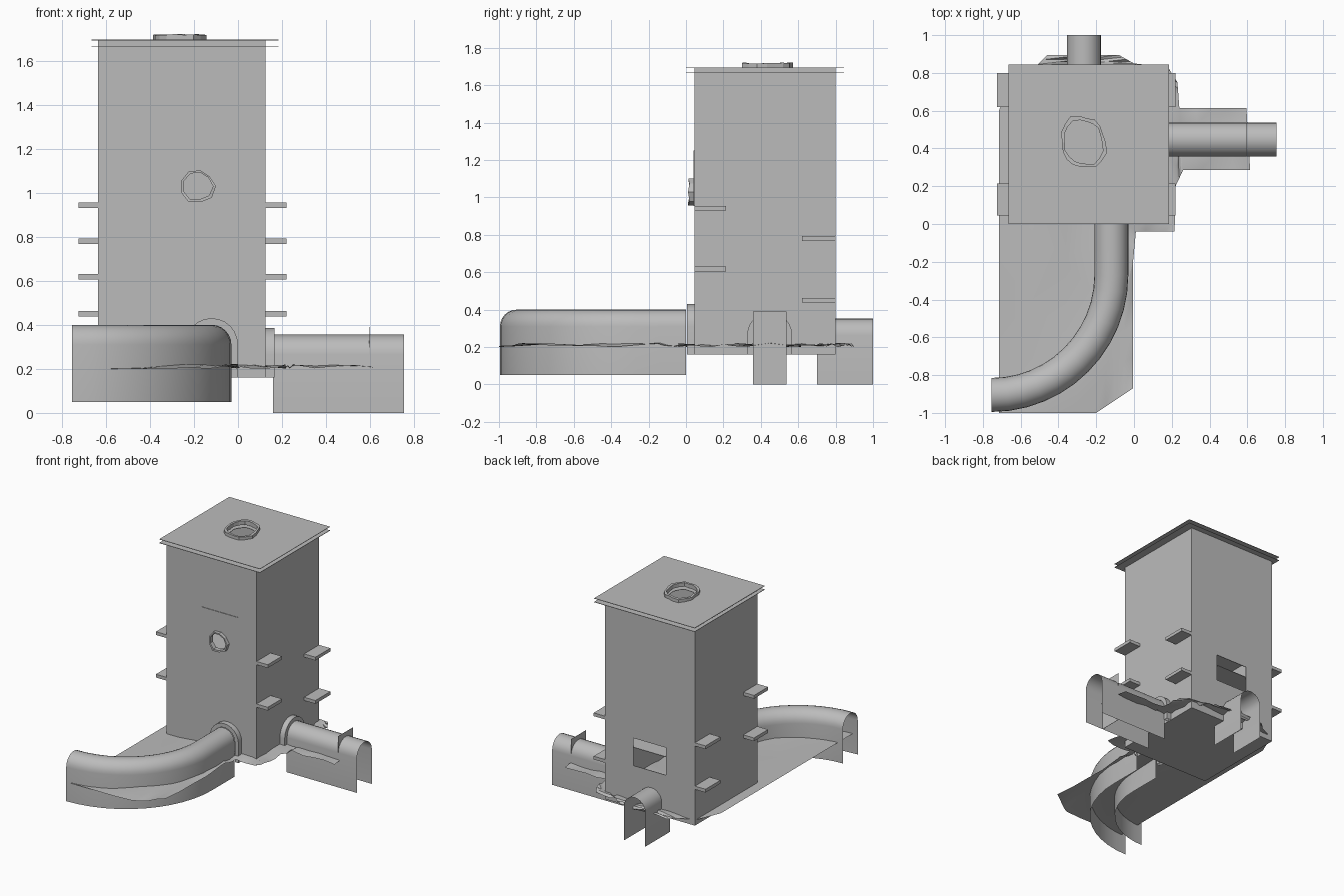
import bpy, bmesh, math, random
from mathutils import Matrix, Vector

random.seed(4)
cube = bpy.data.objects.get("Cube")
if cube:
    bpy.data.objects.remove(cube, do_unlink=True)

grey = bpy.data.materials.new("concrete_grey")
grey.use_nodes = True
grey.diffuse_color = (0.5, 0.5, 0.5, 1)
grey.node_tree.nodes["Principled BSDF"].inputs["Base Color"].default_value = (0.5, 0.5, 0.5, 1)


def finish(name, bm, smooth=False, normals=True):
    if normals:
        bmesh.ops.recalc_face_normals(bm, faces=bm.faces)
    mesh = bpy.data.meshes.new(name)
    bm.to_mesh(mesh)
    bm.free()
    mesh.materials.append(grey)
    obj = bpy.data.objects.new(name, mesh)
    bpy.context.collection.objects.link(obj)
    if smooth:
        select(obj)
        bpy.ops.object.shade_smooth_by_angle(angle=math.radians(35))
    return obj


def select(obj):
    bpy.ops.object.select_all(action="DESELECT")
    obj.select_set(True)
    bpy.context.view_layer.objects.active = obj


def box(name, x0, x1, y0, y1, z0, z1):
    bm = bmesh.new()
    bmesh.ops.create_cube(bm, size=1)
    for v in bm.verts:
        v.co = ((x0 + x1) / 2 + v.co.x * (x1 - x0),
                (y0 + y1) / 2 + v.co.y * (y1 - y0),
                (z0 + z1) / 2 + v.co.z * (z1 - z0))
    return finish(name, bm)


def loft(name, rings, closed_rings=False, closed_path=False, smooth=True):
    """Skin a list of equal point rows."""
    bm = bmesh.new()
    rows = [[bm.verts.new(p) for p in r] for r in rings]
    pairs = list(zip(rows, rows[1:]))
    if closed_path:
        pairs.append((rows[-1], rows[0]))
    for a, b in pairs:
        count = len(a) if closed_rings else len(a) - 1
        for i in range(count):
            j = (i + 1) % len(a)
            bm.faces.new((a[i], a[j], b[j], b[i]))
    return finish(name, bm, smooth)


def arch(radius, foot, spring, steps=12):
    """Tunnel section: straight legs and a round top, as (side, height)."""
    top = [(radius * math.cos(math.pi * i / steps), spring + radius * math.sin(math.pi * i / steps))
           for i in range(steps + 1)]
    return [(radius, foot)] + top + [(-radius, foot)]


def tunnel(name, path, foot, spring):
    """Open half-pipe swept along flat (point, side direction) pairs."""
    rings = [[(p.x + d.x * s, p.y + d.y * s, h) for s, h in arch(0.09, foot, spring)]
             for p, d in path]
    return loft(name, rings)


def collar(name, centre, side, out, foot, spring):
    """Arched rim standing out from a wall."""
    inner, outer = arch(0.09, foot, spring), arch(0.12, foot, spring)
    rings = []
    for i, o in zip(inner, outer):
        rings.append([centre + side * s + out * d + Vector((0, 0, h))
                      for (s, h), d in ((i, 0), (i, 0.04), (o, 0.04), (o, 0))])
    return loft(name, rings, closed_rings=True)


def ragged(count, rx, ry):
    """Broken, uneven outline."""
    pts = []
    for i in range(count):
        a, k = 2 * math.pi * i / count, random.uniform(0.86, 1.05)
        pts.append((rx * k * math.cos(a), ry * k * math.sin(a)))
    return pts


def broken_ring(name, outline, matrix, height):
    rings = []
    for x, y in outline:
        k = random.uniform(1.12, 1.24)
        h = height * random.uniform(0.75, 1)
        rings.append([matrix @ Vector(p) for p in
                      ((x, y, 0), (x, y, h), (x * k, y * k, h), (x * k, y * k, 0))])
    return loft(name, rings, closed_rings=True, closed_path=True, smooth=False)


def prism(name, outline, matrix, low, high):
    bm = bmesh.new()
    bottom = [bm.verts.new(matrix @ Vector((x, y, low))) for x, y in outline]
    top = [bm.verts.new(matrix @ Vector((x, y, high))) for x, y in outline]
    bm.faces.new(bottom)
    bm.faces.new(top)
    for i in range(len(bottom)):
        j = (i + 1) % len(bottom)
        bm.faces.new((bottom[i], bottom[j], top[j], top[i]))
    obj = finish(name, bm)
    obj.hide_render = True
    return obj


def cut(obj, cutters):
    select(obj)
    for c in cutters:
        mod = obj.modifiers.new("cut", "BOOLEAN")
        mod.operation, mod.solver, mod.object = "DIFFERENCE", "EXACT", c
        bpy.ops.object.modifier_apply(modifier=mod.name)


# Hollow tower, roof sheets and hatch
X0, X1, Y0, Y1 = -0.635, 0.125, 0.045, 0.80
tower = box("tower", X0, X1, Y0, Y1, 0.16, 1.692)
shell = tower.modifiers.new("shell", "SOLIDIFY")
shell.thickness, shell.offset = 0.008, -1
select(tower)
bpy.ops.object.modifier_apply(modifier="shell")
roofs = [box("roof_sheet", -0.665, 0.185, 0, 0.845, z, z + 0.003) for z in (1.664, 1.692)]
panel = box("front_panel", -0.335, -0.03, Y0 - 0.004, Y0 + 0.002, 0.955, 1.25)

# Broken holes in the roof and the front
roof_frame = Matrix.Translation((-0.267, 0.432, 1.695))
front_frame = Matrix.Translation((-0.182, Y0, 1.03)) @ Matrix.Rotation(math.pi / 2, 4, "X")
roof_edge, front_edge = ragged(18, 0.108, 0.128), ragged(9, 0.068, 0.068)
broken_ring("roof_hole_rim", roof_edge, roof_frame, 0.026)
broken_ring("front_hole_rim", front_edge, front_frame, 0.035)
roof_cut = prism("roof_cutter", roof_edge, roof_frame, -0.1, 0.1)
front_cut = prism("front_cutter", front_edge, front_frame, -0.05, 0.05)
window_cut = box("window_cutter", -0.39, -0.115, Y1 - 0.05, Y1 + 0.05, 0.48, 0.69)
cut(tower, [roof_cut, front_cut, window_cut])
for r in roofs:
    cut(r, [roof_cut])
cut(panel, [front_cut])
for c in (roof_cut, front_cut, window_cut):
    bpy.data.objects.remove(c, do_unlink=True)

# Inner floors
for z in (0.615, 0.94, 1.248):
    box("inner_floor", X0 + 0.01, X1 - 0.01, Y0 + 0.01, Y1 - 0.01, z - 0.004, z)

# Side ledges, staggered front and back on both sides
for x0, x1 in ((-0.725, X0), (X1, 0.22)):
    for z in (0.605, 0.93):
        box("front_ledge", x0, x1, Y0, 0.215, z, z + 0.025)
    for z in (0.437, 0.768):
        box("back_ledge", x0, x1, 0.62, Y1, z, z + 0.025)

# Curved front tunnel
path = [(Vector((-0.12, y, 0)), Vector((1, 0, 0))) for y in (0, -0.135)]
for i in range(13):
    a = math.pi / 2 * i / 12
    d = Vector((math.cos(a), -math.sin(a), 0))
    path.append((Vector((-0.755, -0.27, 0)) + d * 0.635, d))
tunnel("front_tunnel", path, 0.05, 0.31)
collar("front_collar", Vector((-0.12, Y0, 0)), Vector((1, 0, 0)), Vector((0, -1, 0)), 0.16, 0.31)

# Straight left tunnel with its upright plate
side = Vector((0, 1, 0))
tunnel("left_tunnel", [(Vector((x, 0.447, 0)), side) for x in (0.16, 0.755)], 0, 0.265)
collar("left_collar", Vector((X1, 0.447, 0)), side, Vector((1, 0, 0)), 0.16, 0.265)
box("left_tunnel_plate", 0.595, 0.597, 0.357, 0.537, 0, 0.39)

# Short back tunnel
tunnel("back_tunnel", [(Vector((-0.265, y, 0)), Vector((1, 0, 0))) for y in (0.70, 1.0)], 0, 0.262)

# Uneven ground sheet
outline = [(-0.715, 0.6), (-0.715, -1), (-0.2, -1), (-0.005, -0.87), (-0.005, -0.2),
           (0.01, -0.04), (0.215, -0.04), (0.22, 0.2), (0.26, 0.285), (0.615, 0.285),
           (0.595, 0.615), (0.24, 0.615), (0.23, 0.75), (0.18, 0.83), (0, 0.85),
           (-0.08, 0.895), (-0.46, 0.895), (-0.51, 0.845), (-0.64, 0.78)]
bm = bmesh.new()
bm.faces.new([bm.verts.new((x, y, 0.2)) for x, y in outline])
bmesh.ops.triangulate(bm, faces=bm.faces)
bmesh.ops.subdivide_edges(bm, edges=bm.edges, cuts=3, use_grid_fill=True)
for v in bm.verts:
    if v.co.x > -0.45:
        v.co.z += random.uniform(0, 0.022)
finish("ground", bm, smooth=True)
